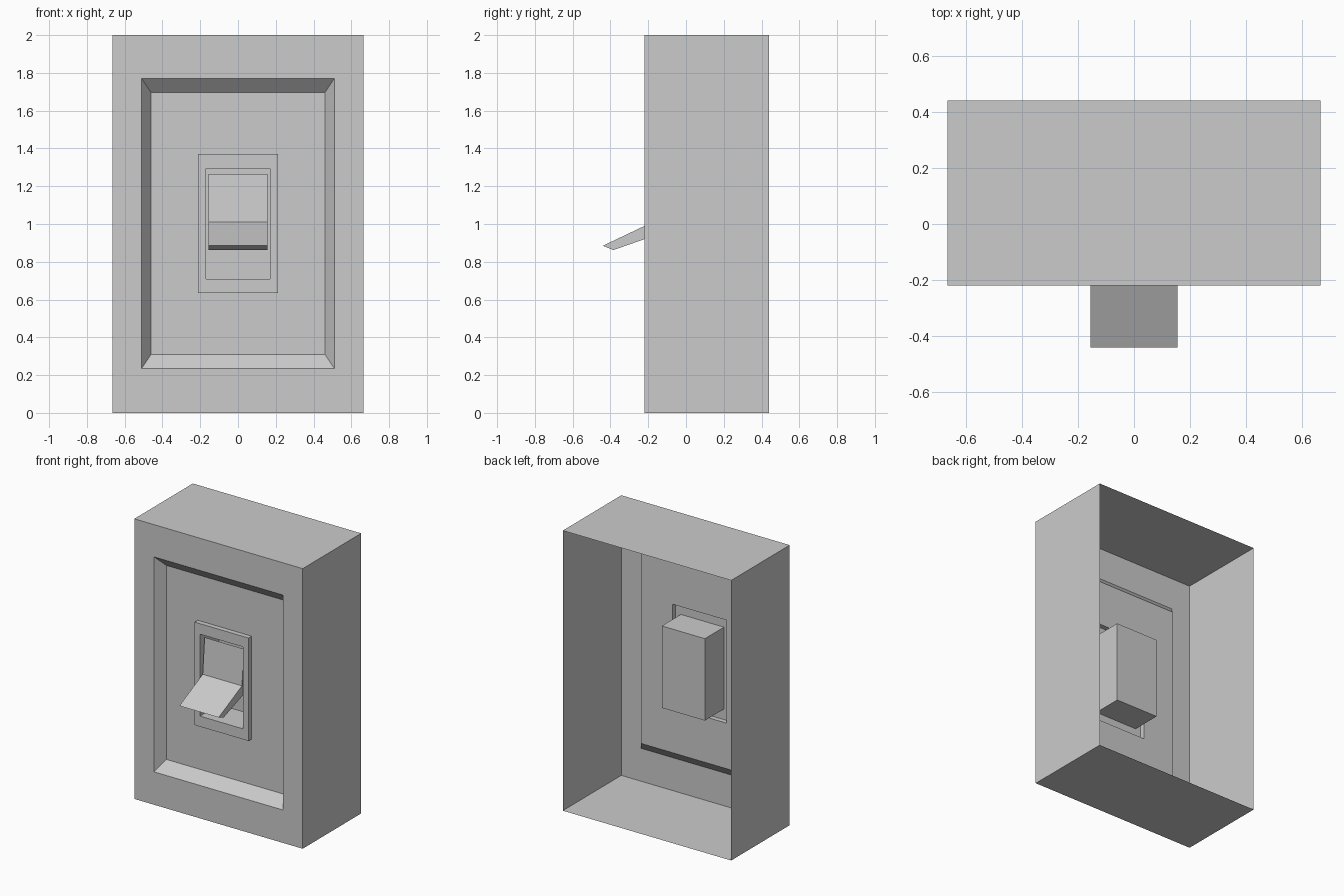
import bpy

if "Cube" in bpy.data.objects:
    bpy.data.objects.remove(bpy.data.objects["Cube"])


def make_object(name, verts, faces):
    mesh = bpy.data.meshes.new(name)
    mesh.from_pydata(verts, [], faces)
    mesh.update()
    obj = bpy.data.objects.new(name, mesh)
    bpy.context.collection.objects.link(obj)
    return obj


def nested_rectangles(name, loops, cap=False):
    """Skin successive rectangles given as (half width, bottom, top, y)."""
    verts, faces = [], []
    for hx, z0, z1, y in loops:
        verts += [(-hx, y, z0), (hx, y, z0), (hx, y, z1), (-hx, y, z1)]
    for k in range(len(loops) - 1):
        a, b = 4 * k, 4 * k + 4
        for i in range(4):
            j = (i + 1) % 4
            faces.append((a + i, a + j, b + j, b + i))
    if cap:
        n = len(verts)
        faces.append((n - 4, n - 3, n - 2, n - 1))
    return make_object(name, verts, faces)


def extrude_profile(name, profile, hx):
    """Extrude a (y, z) outline, counter-clockwise seen from +x, across x."""
    n = len(profile)
    verts = [(x, y, z) for x in (-hx, hx) for y, z in profile]
    faces = [tuple(reversed(range(n))), tuple(range(n, 2 * n))]
    for i in range(n):
        j = (i + 1) % n
        faces.append((i, j, n + j, n + i))
    return make_object(name, verts, faces)


# Open-backed wall box with a bevelled recess and an opening for the switch
nested_rectangles("wall_box", [
    (0.665, 0.0, 2.0, 0.44),
    (0.665, 0.0, 2.0, -0.22),
    (0.51, 0.235, 1.77, -0.22),
    (0.46, 0.31, 1.695, -0.15),
    (0.213, 0.635, 1.37, -0.15),
])

# Raised frame and the closed well behind it
nested_rectangles("switch_frame", [
    (0.213, 0.635, 1.37, -0.15),
    (0.213, 0.635, 1.37, -0.185),
    (0.17, 0.71, 1.295, -0.185),
    (0.17, 0.71, 1.295, 0.03),
], cap=True)

# Bent rocker with its lower arm sticking out
extrude_profile("rocker_switch", [
    (-0.155, 1.265), (-0.177, 1.01), (-0.44, 0.885),
    (-0.385, 0.862), (-0.105, 0.96), (-0.112, 1.225),
], 0.155)
